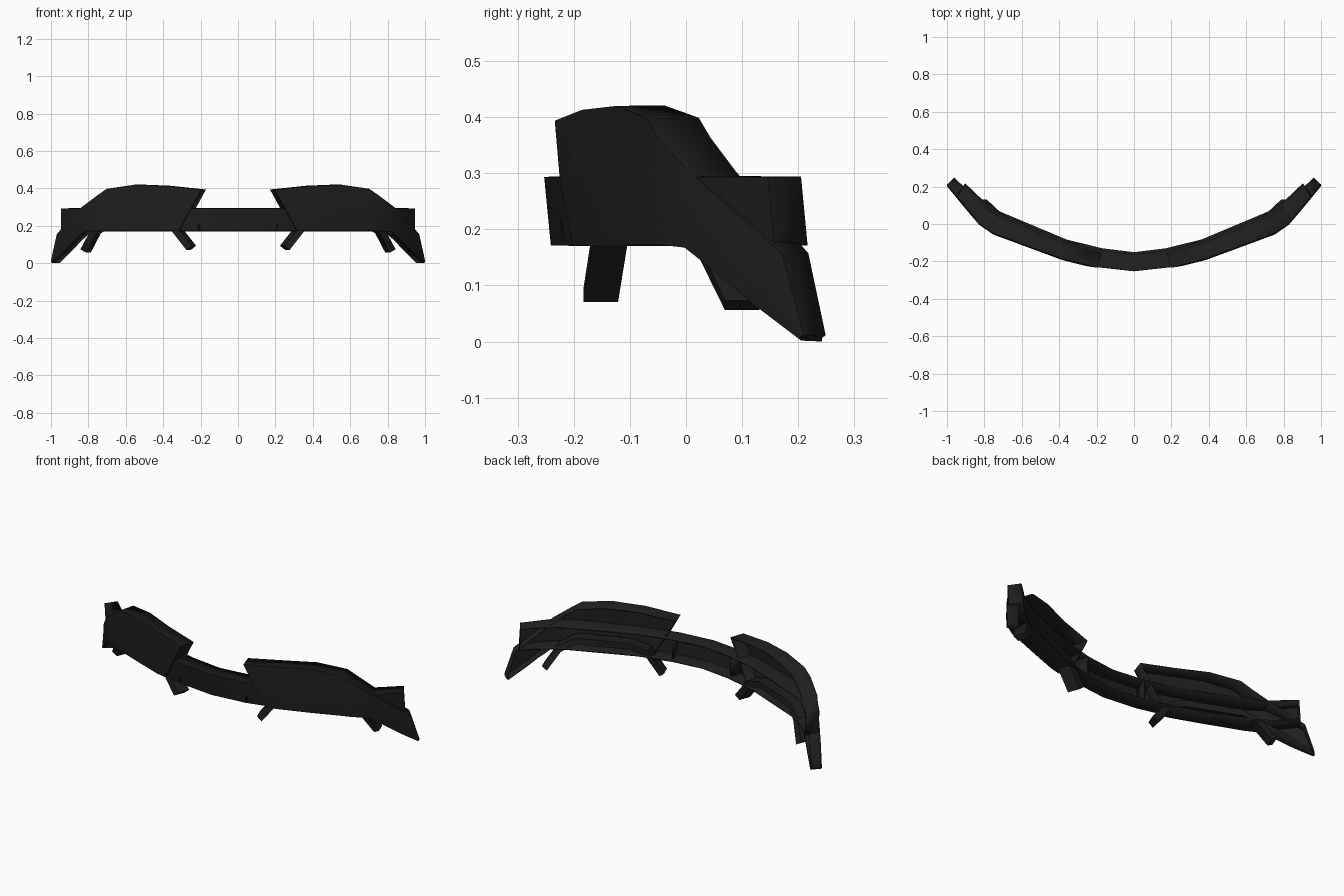
import bpy, bmesh
from mathutils import Vector

if "Cube" in bpy.data.objects:
    bpy.data.objects.remove(bpy.data.objects["Cube"])

mat = bpy.data.materials.new("black_plastic")
mat.diffuse_color = (0.013, 0.013, 0.013, 1)
mat.use_nodes = True
mat.node_tree.nodes["Principled BSDF"].inputs["Base Color"].default_value = mat.diffuse_color

# plan-view paths: outer (front) face and matching rear edge
FRONT = [(0, -0.25), (0.2, -0.228), (0.385, -0.18), (0.75, -0.045), (0.83, 0.01), (0.995, 0.21)]
BACK = [(0, -0.158), (0.17, -0.137), (0.36, -0.09), (0.72, 0.062), (0.79, 0.105), (0.95, 0.254)]


def plan(x):
    """Front point and rearward offset at distance x from the centre."""
    s, a = (-1 if x < 0 else 1), abs(x)
    i = max(k for k in range(5) if FRONT[k][0] <= a + 1e-6)
    t = (a - FRONT[i][0]) / (FRONT[i + 1][0] - FRONT[i][0])
    f = Vector(FRONT[i]).lerp(Vector(FRONT[i + 1]), t)
    b = Vector(BACK[i]).lerp(Vector(BACK[i + 1]), t)
    return Vector((s * f.x, f.y, 0)), Vector((s * (b.x - f.x), b.y - f.y, 0))


def finish(name, bm, mirror=False, thick=0):
    bmesh.ops.recalc_face_normals(bm, faces=bm.faces)
    me = bpy.data.meshes.new(name)
    bm.to_mesh(me)
    bm.free()
    me.materials.append(mat)
    ob = bpy.data.objects.new(name, me)
    bpy.context.collection.objects.link(ob)
    if thick:
        m = ob.modifiers.new("thickness", 'SOLIDIFY')
        m.thickness, m.offset = thick, 0
    if mirror:
        ob.modifiers.new("mirror", 'MIRROR')
    bpy.ops.object.select_all(action='DESELECT')
    ob.select_set(True)
    bpy.context.view_layer.objects.active = ob
    bpy.ops.object.shade_smooth_by_angle(angle=0.5)
    return ob


def shell(name, columns, depth, lean=0, mirror=False):
    """Front skin from columns of (x, z, push), with a flange folded back all round."""
    bm = bmesh.new()
    grid, offs = [], {}
    for col in columns:
        row = []
        for x, z, push in col:
            p, o = plan(x)
            v = bm.verts.new((p.x, p.y - push + lean * (0.293 - z), z))
            offs[v] = o * depth
            row.append(v)
        grid.append(row)
    for a, b in zip(grid, grid[1:]):
        for i in range(len(a) - 1):
            bm.faces.new((a[i], b[i], b[i + 1], a[i + 1]))
    rear = {}
    for e in [e for e in bm.edges if e.is_boundary]:
        for v in e.verts:
            if v not in rear:
                rear[v] = bm.verts.new(v.co + offs[v])
        a, b = e.verts
        bm.faces.new((a, b, rear[b], rear[a]))
    return finish(name, bm, mirror, 0.008)


# centre beam: open-backed channel following the curve
half = [0.2, 0.385, 0.75, 0.83, 0.942]
xs = [-x for x in reversed(half)] + [0] + half
shell("beam", [[(x, 0.174, 0), (x, 0.291, 0)] for x in xs], 0.95, 0.1)

# side wings: raised plates whose outer ends sweep down to the ground
WING = [(0.2, 0.392, 0.32, 0.174), (0.385, 0.41, 0.385, 0.174), (0.55, 0.417, 0.55, 0.174),
        (0.7, 0.395, 0.7, 0.176), (0.75, 0.36, 0.75, 0.176), (0.83, 0.3, 0.82, 0.17),
        (0.9, 0.225, 0.875, 0.122), (0.965, 0.155, 0.93, 0.065), (0.997, 0.012, 0.993, 0.004)]
cols = []
for xt, zt, xb, zb in WING:
    t = (0.29 - zb) / (zt - zb) if zt > 0.31 else 0.5
    cols.append([(xb, zb, 0.003), (xb + (xt - xb) * t, zb + (zt - zb) * t, 0.008), (xt, zt, 0.003)])
shell("side_wing", cols, 0.85, 0, True)

# arched bracket behind each wing, ending in two splayed feet
ARCH = [(0.25, -0.152, 0.082), (0.335, -0.135, 0.19), (0.42, -0.11, 0.215),
        (0.69, 0.0, 0.215), (0.76, 0.05, 0.17), (0.815, 0.1, 0.065)]
bm = bmesh.new()
rings = []
pts = [Vector(p) for p in ARCH]
for i, p in enumerate(pts):
    d = pts[min(i + 1, 5)] - pts[max(i - 1, 0)]
    across = Vector((-d.z, 0, d.x)).normalized() * 0.018
    wide = Vector((-0.012, 0.031, 0))
    rings.append([bm.verts.new(p + across * a + wide * b) for a, b in ((1, 1), (1, -1), (-1, -1), (-1, 1))])
for a, b in zip(rings, rings[1:]):
    for k in range(4):
        bm.faces.new((a[k], a[(k + 1) % 4], b[(k + 1) % 4], b[k]))
bm.faces.new(rings[0])
bm.faces.new(rings[-1])
finish("arch_bracket", bm, True)

# upright ribs inside the beam
bm = bmesh.new()
p, o = plan(0.21)
quad = [bm.verts.new((p + o * k) + Vector((0, 0, z))) for k, z in ((0.05, 0.18), (0.93, 0.18), (0.93, 0.288), (0.05, 0.288))]
bm.faces.new(quad)
finish("beam_rib", bm, True, 0.01)
